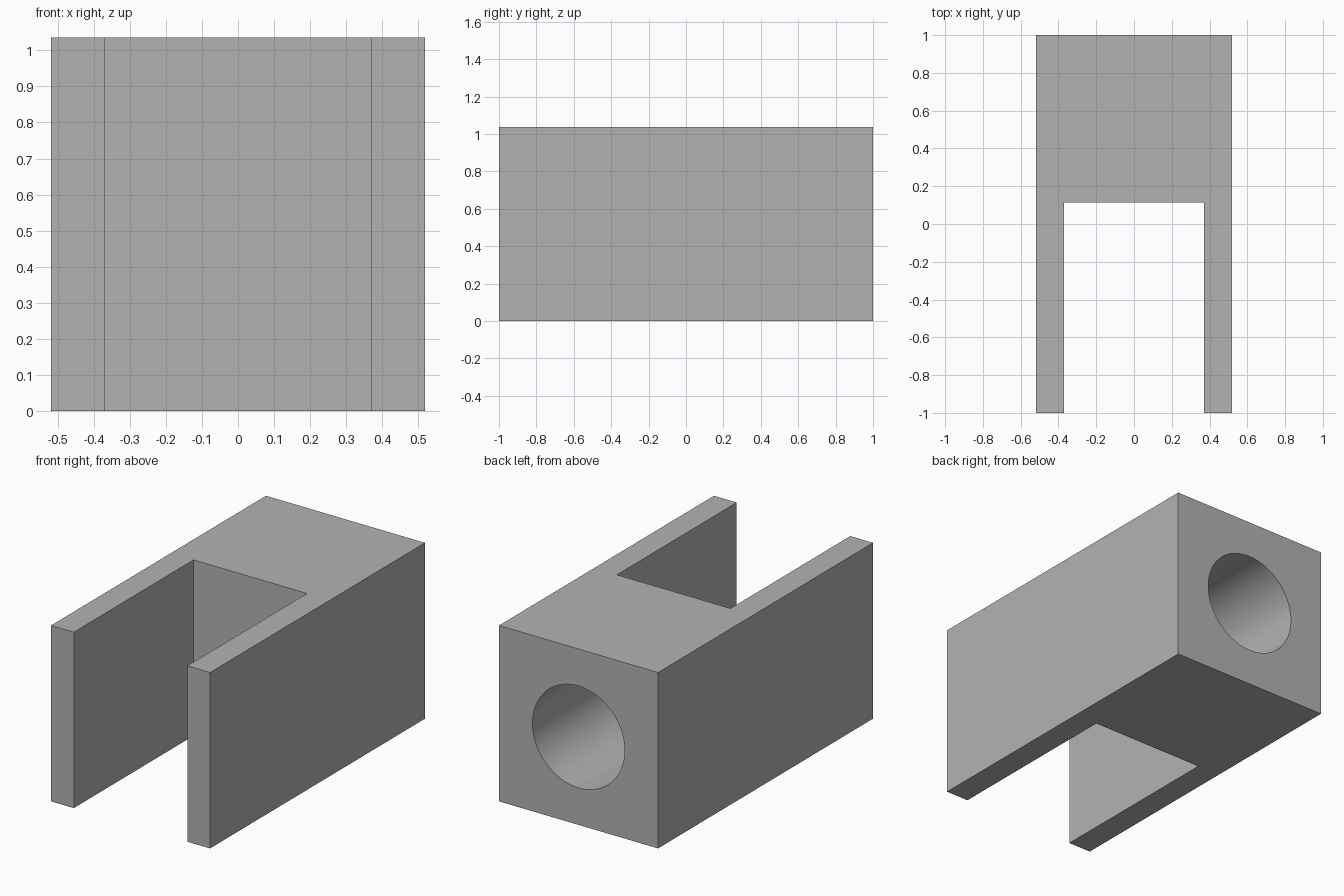
import bpy
import bmesh
import math
from mathutils import Matrix, Vector

default_cube = bpy.data.objects.get("Cube")
if default_cube:
    bpy.data.objects.remove(default_cube, do_unlink=True)

WIDTH, LENGTH = 1.036, 2.0
WALL = 0.148
SLOT_END = 0.115          # y of the closed end of the slot
BORE_RADIUS = 0.3
BORE_END = SLOT_END + WALL

grey = bpy.data.materials.new("plain_grey")
grey.use_nodes = True
colour = (0.45, 0.45, 0.45, 1)
grey.diffuse_color = colour
grey.node_tree.nodes["Principled BSDF"].inputs["Base Color"].default_value = colour


def add_object(name, bm):
    bmesh.ops.recalc_face_normals(bm, faces=bm.faces)
    mesh = bpy.data.meshes.new(name)
    bm.to_mesh(mesh)
    bm.free()
    obj = bpy.data.objects.new(name, mesh)
    bpy.context.collection.objects.link(obj)
    return obj


# Forked block: U-shaped plan extruded upwards
half, inner, end = WIDTH / 2, WIDTH / 2 - WALL, LENGTH / 2
right_side = [(half, end), (half, -end), (inner, -end), (inner, SLOT_END)]
outline = right_side + [(-x, y) for x, y in reversed(right_side)]
bm = bmesh.new()
base = bm.faces.new([bm.verts.new((x, y, 0)) for x, y in outline])
top = bmesh.ops.extrude_face_region(bm, geom=[base])["geom"]
bmesh.ops.translate(bm, vec=Vector((0, 0, WIDTH)),
                    verts=[v for v in top if isinstance(v, bmesh.types.BMVert)])
block = add_object("forked_block", bm)
block.data.materials.append(grey)

# Round blind bore in the back face
depth = end + 0.1 - BORE_END
bm = bmesh.new()
bmesh.ops.create_cone(
    bm, cap_ends=True, segments=96, radius1=BORE_RADIUS, radius2=BORE_RADIUS, depth=depth,
    matrix=Matrix.Translation((0, BORE_END + depth / 2, WIDTH / 2))
    @ Matrix.Rotation(math.pi / 2, 4, "X"))
cutter = add_object("bore_cutter", bm)
cutter.data.materials.append(grey)
cutter.hide_render = True

bore = block.modifiers.new("bore", "BOOLEAN")
bore.operation = "DIFFERENCE"
bore.solver = "EXACT"
bore.object = cutter
bpy.ops.object.select_all(action="DESELECT")
block.select_set(True)
bpy.context.view_layer.objects.active = block
bpy.ops.object.modifier_apply(modifier=bore.name)
bpy.data.objects.remove(cutter, do_unlink=True)
bpy.ops.object.shade_smooth_by_angle(angle=math.radians(30))
